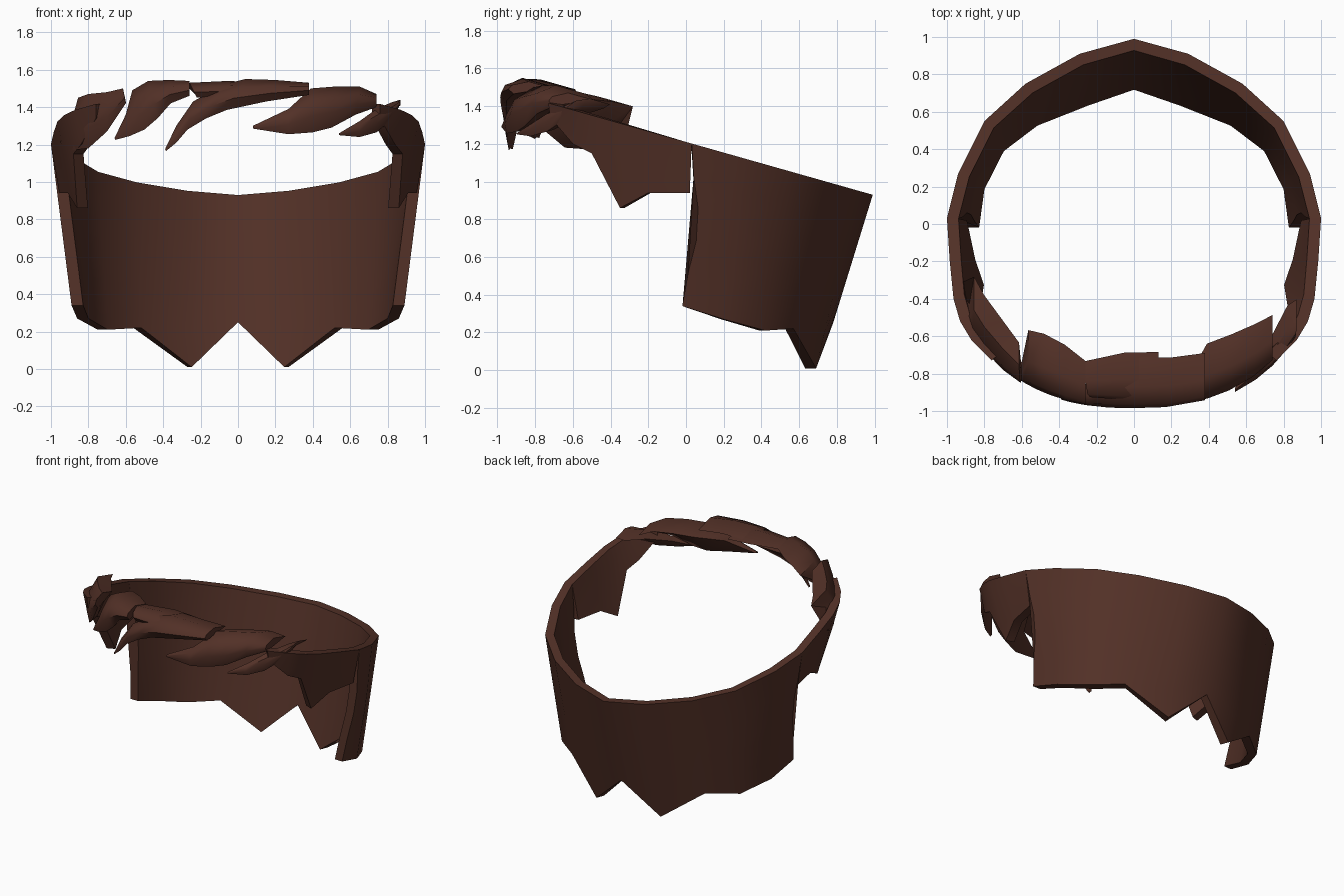
import bpy, bmesh, math
from mathutils import Vector

if "Cube" in bpy.data.objects:
    bpy.data.objects.remove(bpy.data.objects["Cube"])

brown = bpy.data.materials.new("dark brown")
brown.diffuse_color = (0.085, 0.030, 0.020, 1)
brown.use_nodes = True
brown.node_tree.nodes["Principled BSDF"].inputs["Base Color"].default_value = brown.diffuse_color


def loft(name, sections, angle=40):
    """Closed solid skinned through equal-length closed cross-sections."""
    bm = bmesh.new()
    rings = [[bm.verts.new(p) for p in s] for s in sections]
    n = len(rings[0])
    for a, b in zip(rings, rings[1:]):
        for i in range(n):
            j = (i + 1) % n
            bm.faces.new((a[i], a[j], b[j], b[i]))
    bm.faces.new(rings[0])
    bm.faces.new(rings[-1])
    bmesh.ops.recalc_face_normals(bm, faces=bm.faces)
    me = bpy.data.meshes.new(name)
    bm.to_mesh(me)
    bm.free()
    ob = bpy.data.objects.new(name, me)
    bpy.context.collection.objects.link(ob)
    me.materials.append(brown)
    bpy.ops.object.select_all(action='DESELECT')
    ob.select_set(True)
    bpy.context.view_layer.objects.active = ob
    bpy.ops.object.shade_smooth_by_angle(angle=math.radians(angle))
    return ob


def column(top, bottom, swell=0.0, rows=5, thick=0.062):
    """Wall section: outer side down from the tilted rim, inner side back up."""
    t0 = Vector((top[0], top[1], 1.21 - 0.283 * top[1]))
    b0 = Vector(bottom)
    outer = []
    for k in range(rows + 1):
        t = k / rows
        p = t0.lerp(b0, t)
        p.y += swell * math.sin(math.pi * t) ** 2
        outer.append(p)
    inner = []
    for p in reversed(outer):
        s = 1 - thick / math.hypot(p.x, p.y)
        inner.append(Vector((p.x * s, p.y * s, p.z)))
    return outer + inner


def flip(section):
    return [Vector((-p.x, p.y, p.z)) for p in section]


# Back wall with zigzag lower edge
half = [
    column((0, .99), (0, .78, .25)),
    column((.29, .91), (.27, .69, .01)),
    column((.58, .75), (.56, .57, .22)),
    column((.80, .55), (.75, .42, .21)),
    column((.94, .27), (.86, .20, .27), .02),
    column((1.0, .03), (.89, -.02, .34), .06),
]
loft("back_wall", [flip(c) for c in reversed(half[1:])] + half)

# Side locks running forward from the wall
lock = [
    column((1.0, .03), (.955, .02, .94)),
    column((.985, -.20), (.91, -.20, .94)),
    column((.965, -.40), (.86, -.35, .86)),
    column((.93, -.52), (.88, -.50, 1.15)),
    column((.87, -.62), (.84, -.60, 1.20)),
    column((.76, -.73), (.76, -.72, 1.34)),
]
loft("side_lock_right", lock)
loft("side_lock_left", [flip(c) for c in lock])


def ring_y(x, r):
    """Front of the rounded head outline at x."""
    return -max(r ** 2.4 - abs(x) ** 2.4, 0.01) ** (1 / 2.4)


def leaf(name, rows, r=0.98):
    """Fringe lock: rows of upper x, z, lower x, z and depth."""
    secs = []
    for xt, zt, xb, zb, d in rows:
        def on_front(t, inset):
            x = xt + (xb - xt) * t
            return Vector((x, ring_y(x, r) + inset, zt + (zb - zt) * t))
        top = on_front(0, d * .45)
        low = on_front(1, d * .12)
        secs.append([top + Vector((0, d * .6, -d * .17)), top,
                     on_front(.28, d * .08), on_front(.62, 0), low,
                     low + Vector((0, d * .25, .01))])
    loft(name, secs, 50)


leaf("fringe_far_left", [
    (-.615, 1.50, -.60, 1.42, .20), (-.70, 1.48, -.70, 1.27, .25),
    (-.80, 1.47, -.80, 1.18, .28), (-.855, 1.45, -.88, 1.17, .30),
    (-.88, 1.36, -.95, 1.21, .12)], .99)
leaf("fringe_left", [
    (-.26, 1.54, -.26, 1.46, .22), (-.37, 1.545, -.36, 1.42, .28),
    (-.48, 1.54, -.43, 1.34, .30), (-.565, 1.49, -.50, 1.28, .28),
    (-.60, 1.36, -.58, 1.245, .10), (-.66, 1.235, -.655, 1.225, .02)])
leaf("fringe_behind", [
    (.13, 1.53, .13, 1.46, .24), (-.05, 1.54, -.06, 1.45, .24),
    (-.26, 1.53, -.22, 1.45, .18)], .94)
leaf("fringe_centre", [
    (.38, 1.53, .38, 1.465, .24), (.20, 1.545, .15, 1.43, .25),
    (.04, 1.55, -.06, 1.385, .26), (-.08, 1.52, -.17, 1.34, .24),
    (-.24, 1.43, -.27, 1.28, .12), (-.33, 1.30, -.33, 1.21, .06),
    (-.39, 1.175, -.385, 1.165, .02)], .985)
leaf("fringe_right", [
    (.74, 1.47, .74, 1.40, .23), (.65, 1.51, .63, 1.36, .26),
    (.52, 1.51, .50, 1.29, .28), (.39, 1.50, .40, 1.265, .28),
    (.27, 1.39, .27, 1.255, .10), (.08, 1.30, .08, 1.285, .03)])
leaf("fringe_far_right", [
    (.87, 1.44, .86, 1.40, .18), (.82, 1.425, .82, 1.33, .22),
    (.74, 1.39, .74, 1.265, .16), (.65, 1.325, .65, 1.24, .08),
    (.54, 1.26, .54, 1.25, .02)], 1.0)
